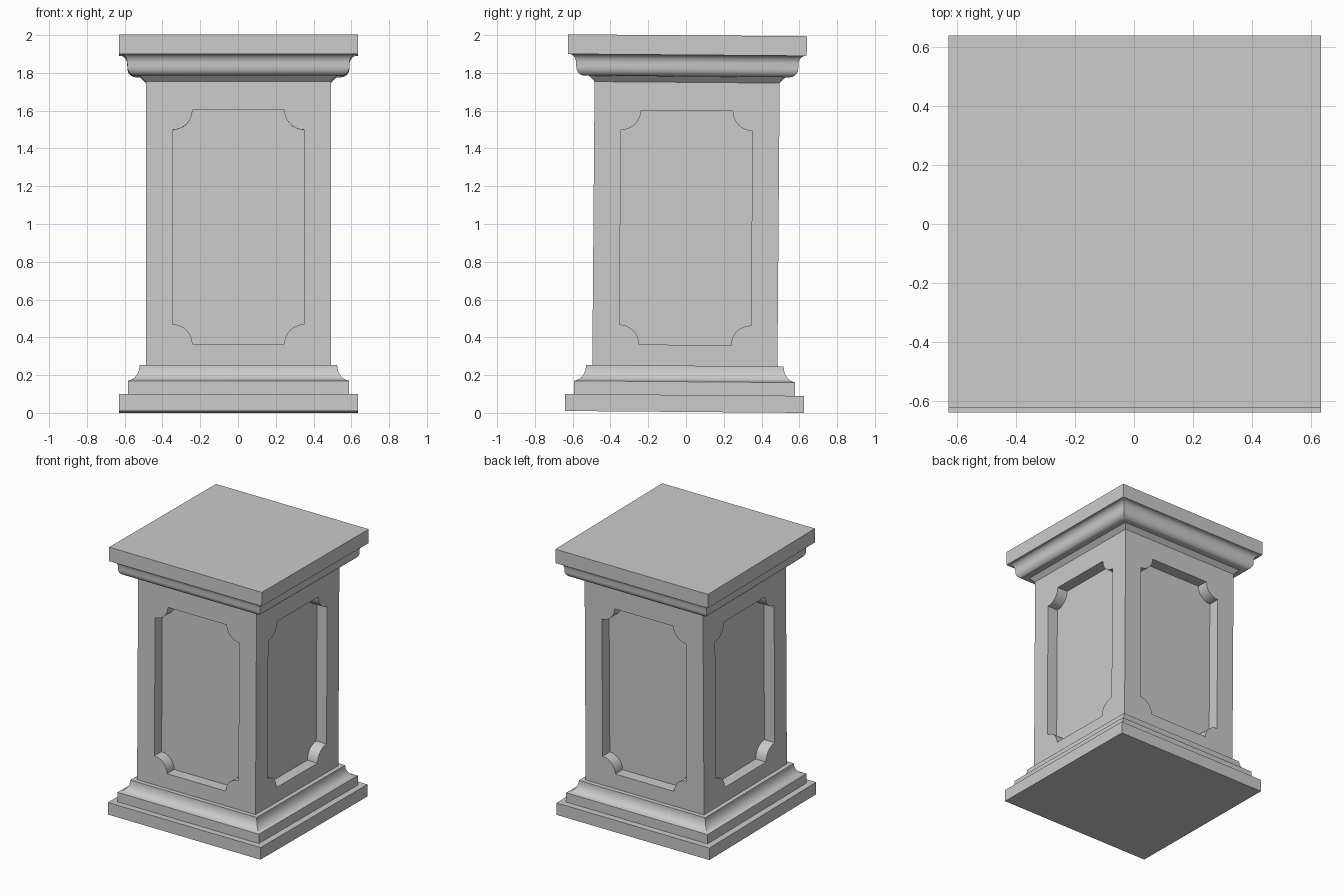
import bpy, bmesh, math
from mathutils import Matrix, Vector

cube = bpy.data.objects.get("Cube")
if cube:
    bpy.data.objects.remove(cube, do_unlink=True)

# The whole pedestal leans very slightly backwards
LEAN = Matrix.Translation((0.002, -0.008, 0.005)) @ Matrix.Rotation(-0.008, 4, 'X')


def make_object(name, bm):
    bmesh.ops.recalc_face_normals(bm, faces=bm.faces)
    mesh = bpy.data.meshes.new(name)
    bm.to_mesh(mesh)
    bm.free()
    obj = bpy.data.objects.new(name, mesh)
    bpy.context.collection.objects.link(obj)
    return obj


def square_loft(name, profile):
    """Sweep a (half width, height) profile round a square plan."""
    bm = bmesh.new()
    rings = [[bm.verts.new((sx * w, sy * w, z))
              for sx, sy in ((-1, -1), (1, -1), (1, 1), (-1, 1))]
             for w, z in profile]
    for low, high in zip(rings, rings[1:]):
        for i in range(4):
            j = (i + 1) % 4
            bm.faces.new((low[i], low[j], high[j], high[i]))
    bm.faces.new(rings[0][::-1])
    bm.faces.new(rings[-1])
    return make_object(name, bm)


def arc(cx, cz, rx, rz, start, end, steps=8):
    """Points of an elliptical arc, angles in degrees."""
    angles = [math.radians(start + (end - start) * i / steps) for i in range(steps + 1)]
    return [(cx + rx * math.cos(a), cz + rz * math.sin(a)) for a in angles]


# Stepped base with a cove moulding
plinth = square_loft("plinth", [(0.632, 0), (0.632, 0.09)])
base_moulding = square_loft(
    "base_moulding",
    [(0.585, 0.09), (0.585, 0.16)] + arc(0.585, 0.245, 0.062, 0.082, 270, 180)[1:])

# Shaft
shaft = square_loft("shaft", [(0.49, 0.245), (0.49, 1.745)])

# Cornice: bevel, rounded belly, then a cove up to the cap
cornice = square_loft(
    "cornice",
    [(0.49, 1.745), (0.52, 1.776)]
    + arc(0.543, 1.825, 0.045, 0.049, 270, 360)
    + arc(0.624, 1.84, 0.036, 0.05, 180, 90)[1:])
cap = square_loft("cap", [(0.632, 1.89), (0.632, 1.994)])

# Panel outline with scooped corners, cut into all four sides
HALF, BOTTOM, TOP, SCOOP, DEPTH = 0.348, 0.355, 1.595, 0.105, 0.085
outline = []
for cx, cz, start in ((-HALF, BOTTOM, 90), (HALF, BOTTOM, 180),
                      (HALF, TOP, 270), (-HALF, TOP, 360)):
    outline += arc(cx, cz, SCOOP, SCOOP, start, start - 90)

bm = bmesh.new()
for side in range(4):
    turn = Matrix.Rotation(math.pi / 2 * side, 4, 'Z')
    face = bm.faces.new([bm.verts.new(turn @ Vector((x, -0.6, z))) for x, z in outline])
    new = bmesh.ops.extrude_face_region(bm, geom=[face], use_keep_orig=True)["geom"]
    bmesh.ops.translate(bm, vec=turn @ Vector((0, 0.11 + DEPTH, 0)),
                        verts=[v for v in new if isinstance(v, bmesh.types.BMVert)])
cutter = make_object("panel_cutter", bm)
cutter.hide_render = True

recess = shaft.modifiers.new("panel_recesses", 'BOOLEAN')
recess.operation = 'DIFFERENCE'
recess.solver = 'EXACT'
recess.object = cutter
bpy.context.view_layer.objects.active = shaft
shaft.select_set(True)
bpy.ops.object.modifier_apply(modifier=recess.name)
bpy.data.objects.remove(cutter, do_unlink=True)

# Smooth the curved mouldings, keep corners crisp, apply the lean
parts = (plinth, base_moulding, shaft, cornice, cap)
for part in parts:
    part.matrix_world = LEAN
    part.select_set(True)
bpy.ops.object.shade_smooth_by_angle(angle=math.radians(30))
